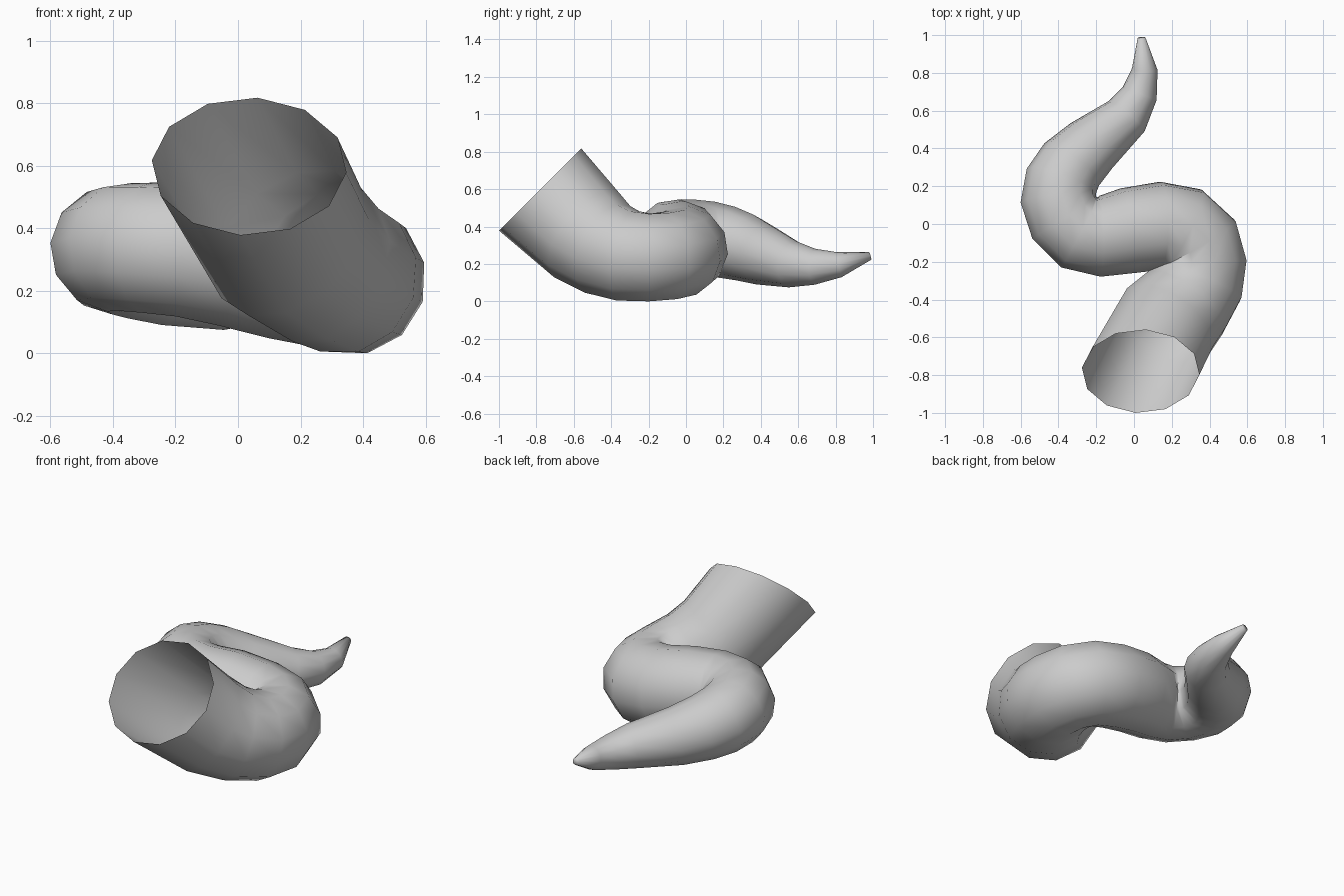
import bpy, bmesh, math
from mathutils import Vector

if "Cube" in bpy.data.objects:
    bpy.data.objects.remove(bpy.data.objects["Cube"])

SIDES = 12
# centre line of the tentacle from the open root to the tip: x, y, z, radius
PATH = [
    (0.035, -0.78, 0.605, 0.312),
    (0.17, -0.53, 0.36, 0.285),
    (0.27, -0.42, 0.285, 0.262),
    (0.34, -0.31, 0.25, 0.25),
    (0.36, -0.20, 0.243, 0.242),
    (0.335, -0.10, 0.25, 0.24),
    (0.26, -0.03, 0.265, 0.238),
    (0.14, -0.01, 0.285, 0.235),
    (-0.03, -0.035, 0.32, 0.228),
    (-0.18, -0.065, 0.338, 0.215),
    (-0.29, -0.045, 0.345, 0.21),
    (-0.365, 0.03, 0.347, 0.206),
    (-0.40, 0.13, 0.34, 0.202),
    (-0.385, 0.225, 0.322, 0.195),
    (-0.33, 0.315, 0.295, 0.183),
    (-0.225, 0.415, 0.255, 0.163),
    (-0.04, 0.57, 0.205, 0.125),
    (0.03, 0.69, 0.192, 0.096),
    (0.057, 0.82, 0.203, 0.068),
    (0.04, 0.985, 0.25, 0.021),
]
points = [Vector(p[:3]) for p in PATH]
radii = [p[3] for p in PATH]


def tangent(i):
    if i == 0:
        return Vector((0, 1, -1)).normalized()   # root rim faces forward and up
    if i == len(points) - 1:
        return (points[i] - points[i - 1]).normalized()
    a = (points[i] - points[i - 1]).normalized()
    b = (points[i + 1] - points[i]).normalized()
    return (a + b).normalized()


# sweep the rings with a frame that does not twist
bm = bmesh.new()
rings = []
side = Vector((1, 0, 0))
previous = tangent(0)
for i, (centre, radius) in enumerate(zip(points, radii)):
    t = tangent(i)
    side = previous.rotation_difference(t) @ side
    side = (side - t * side.dot(t)).normalized()
    up = t.cross(side)
    ring = []
    for k in range(SIDES):
        a = math.tau * k / SIDES + math.radians(5)
        ring.append(bm.verts.new(centre + radius * (math.cos(a) * side + math.sin(a) * up)))
    rings.append(ring)
    previous = t

# skin between rings, closed only at the tip
for r0, r1 in zip(rings, rings[1:]):
    for k in range(SIDES):
        n = (k + 1) % SIDES
        bm.faces.new((r0[k], r0[n], r1[n], r1[k]))
bm.faces.new(rings[-1])
for f in bm.faces:
    f.smooth = True

# rest on the ground
low = min(v.co.z for v in bm.verts)
for v in bm.verts:
    v.co.z -= low

mesh = bpy.data.meshes.new("tentacle")
bm.to_mesh(mesh)
bm.free()
tentacle = bpy.data.objects.new("tentacle", mesh)
bpy.context.collection.objects.link(tentacle)
